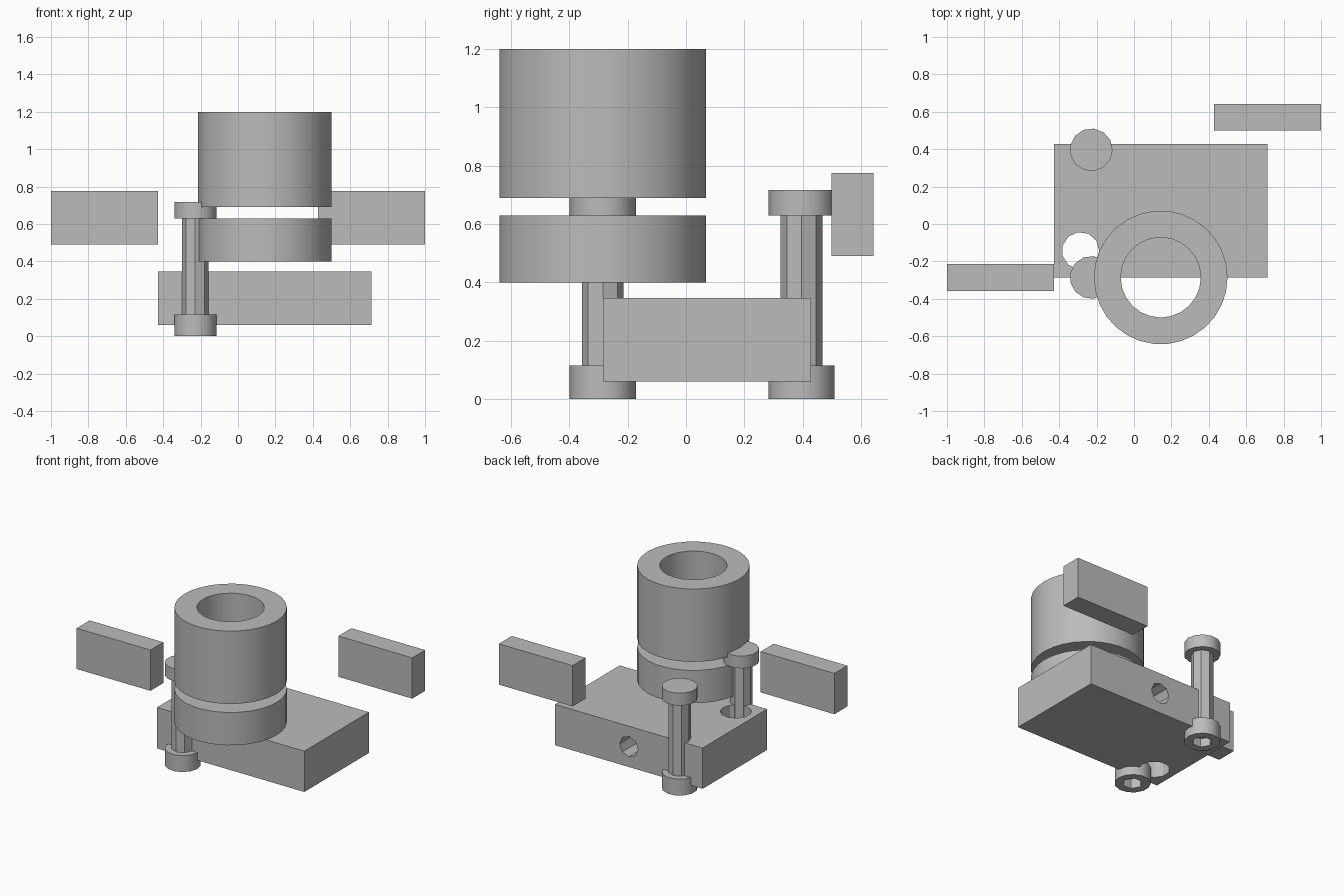
import bpy, bmesh, math
from mathutils import Matrix, Vector

cube = bpy.data.objects.get("Cube")
if cube:
    bpy.data.objects.remove(cube, do_unlink=True)

U = 1 / 14  # design unit: the whole model is 28 units wide

grey = bpy.data.materials.new("plain grey")
grey.use_nodes = True
grey.diffuse_color = (0.5, 0.5, 0.5, 1)
grey.node_tree.nodes["Principled BSDF"].inputs["Base Color"].default_value = (0.5, 0.5, 0.5, 1)


def finish(name, bm):
    bmesh.ops.recalc_face_normals(bm, faces=bm.faces)
    mesh = bpy.data.meshes.new(name)
    bm.to_mesh(mesh)
    bm.free()
    mesh.materials.append(grey)
    obj = bpy.data.objects.new(name, mesh)
    bpy.context.collection.objects.link(obj)
    return obj


def box(name, low, high):
    bm = bmesh.new()
    low, high = Vector(low), Vector(high)
    bmesh.ops.create_cube(bm, size=1)
    for v in bm.verts:
        v.co = (low + high) / 2 + v.co * (high - low)
    return finish(name, bm)


def ring(bm, r, z, sides):
    steps = [math.tau * i / sides for i in range(sides)]
    return [bm.verts.new((r * math.cos(a), r * math.sin(a), z)) for a in steps]


def bridge(bm, a, b):
    n = len(a)
    for i in range(n):
        j = (i + 1) % n
        bm.faces.new((a[i], a[j], b[j], b[i]))


def cap(bm, outer, inner):
    # Flat annulus between two loops with different side counts
    loops = [[bm.edges.get((l[i - 1], l[i])) or bm.edges.new((l[i - 1], l[i]))
              for i in range(len(l))] for l in (outer, inner)]
    bmesh.ops.triangle_fill(bm, edges=loops[0] + loops[1], use_beauty=True, normal=(0, 0, 1))


def cylinder(name, r, z0, z1, sides, bore=0, bore_sides=0, through=True, depth=0):
    bm = bmesh.new()
    bottom, top = ring(bm, r, z0, sides), ring(bm, r, z1, sides)
    bridge(bm, bottom, top)
    if bore:
        low = ring(bm, bore, z0, bore_sides)
        high = ring(bm, bore, z1 if through else z0 + depth, bore_sides)
        bridge(bm, low, high)
        cap(bm, bottom, low)
        if through:
            cap(bm, top, high)
        else:
            bm.faces.new(high)
            bm.faces.new(top)
    else:
        bm.faces.new(bottom)
        bm.faces.new(top)
    return finish(name, bm)


def smooth(obj):
    for o in bpy.context.selected_objects:
        o.select_set(False)
    obj.select_set(True)
    bpy.context.view_layer.objects.active = obj
    bpy.ops.object.shade_smooth_by_angle(angle=math.radians(30))


# Base block with one vertical through hole and one blind hole in its back
block = box("base_block", (-6 * U, -4 * U, 0.06), (10 * U, 6 * U, 0.06 + 4 * U))
post_hole = cylinder("post_hole_cutter", 1.4 * U, -0.1, 0.6, 11)
post_hole.location = (-4 * U, -2 * U, 0)
back_hole = cylinder("back_hole_cutter", U, -5 * U, 5 * U, 8)
back_hole.rotation_euler.x = math.pi / 2
back_hole.location = (2 * U, 6 * U, 0.06 + 2 * U)
for cutter in (post_hole, back_hole):
    cutter.hide_render = True
    cutter.hide_set(True)
    cutter.display_type = 'WIRE'
    mod = block.modifiers.new(cutter.name, 'BOOLEAN')
    mod.operation = 'DIFFERENCE'
    mod.solver = 'EXACT'
    mod.object = cutter

# Bake the cuts and drop the cutters
bpy.context.view_layer.update()
graph = bpy.context.evaluated_depsgraph_get()
cut_mesh = bpy.data.meshes.new_from_object(block.evaluated_get(graph))
block.modifiers.clear()
block.data = cut_mesh
for cutter in (post_hole, back_hole):
    bpy.data.objects.remove(cutter, do_unlink=True)

# Two hollow cylinders stacked with a gap
for name, z0, z1 in (("lower_collar", 0.4, 0.63), ("upper_tube", 0.69, 1.2)):
    tube = cylinder(name, 5 * U, z0, z1, 30, 3 * U, 24)
    tube.location = (2 * U, -4 * U, 0)
    smooth(tube)

# Two bolts: socket head below, shaft, round nut on top
for side, y in (("front", -4 * U), ("back", 5.55 * U)):
    parts = (
        cylinder(side + "_bolt_head", 1.6 * U, 0, 0.115, 13, 0.9 * U, 6, False, 0.07),
        cylinder(side + "_bolt_shaft", U, 0.1, 0.64, 8),
        cylinder(side + "_bolt_nut", 1.6 * U, 0.63, 0.717, 13),
    )
    for part in parts:
        part.location = (-3.2 * U, y, 0)
        part.rotation_euler.z = 0
        smooth(part)

# Two loose rectangular plates, one at each end
for name, x, y in (("right_plate", -14 * U, -5 * U), ("left_plate", 6 * U, 7 * U)):
    box(name, (x, y, 0.49), (x + 8 * U, y + 2 * U, 0.49 + 4 * U))
